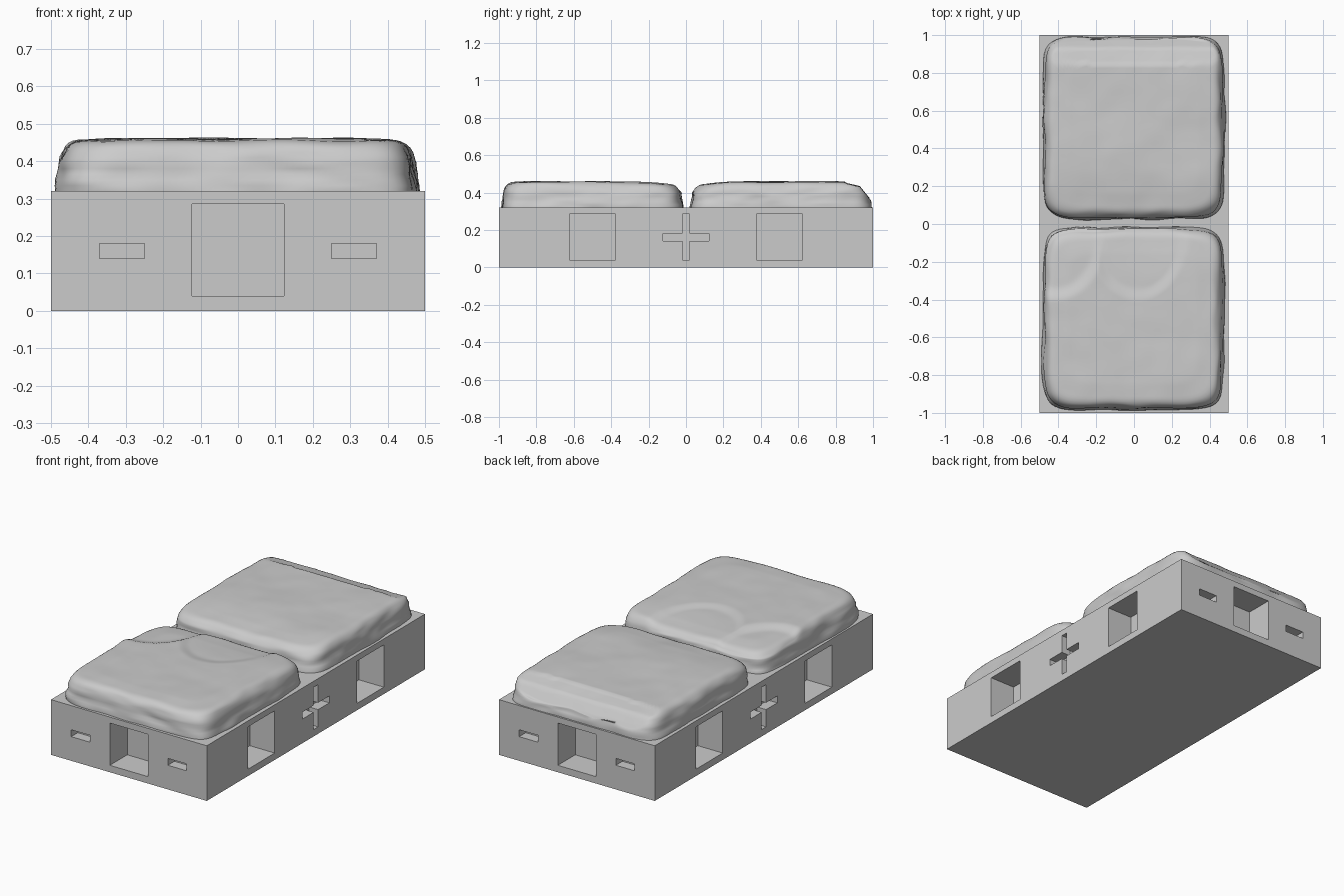
import bpy, bmesh, math
from mathutils import Vector, Matrix, noise

if "Cube" in bpy.data.objects:
    bpy.data.objects.remove(bpy.data.objects["Cube"])

grey = bpy.data.materials.new("stone grey")
grey.diffuse_color = (0.6, 0.6, 0.6, 1)
grey.use_nodes = True
grey.node_tree.nodes["Principled BSDF"].inputs["Base Color"].default_value = grey.diffuse_color


def make_object(name, bm):
    bmesh.ops.recalc_face_normals(bm, faces=bm.faces)
    mesh = bpy.data.meshes.new(name)
    bm.to_mesh(mesh)
    bm.free()
    mesh.materials.append(grey)
    ob = bpy.data.objects.new(name, mesh)
    bpy.context.collection.objects.link(ob)
    return ob


def add_box(bm, x, y, z):
    size = [b - a for a, b in (x, y, z)]
    mid = [(a + b) / 2 for a, b in (x, y, z)]
    bmesh.ops.create_cube(bm, size=1, matrix=Matrix.Translation(mid) @ Matrix.Diagonal((*size, 1)))


# Base block
bm = bmesh.new()
add_box(bm, (-0.5, 0.5), (-1, 1), (0, 0.32))
base = make_object("base", bm)

# Pockets and slots, mirrored on opposite sides
POCKET_Z, SLOT_Z = (0.04, 0.285), (0.14, 0.18)
main, upright = bmesh.new(), bmesh.new()
for s in (-1, 1):
    def span(edge, depth):
        return tuple(sorted((s * (edge + 0.05), s * (edge - depth))))
    add_box(main, (-0.1225, 0.1225), span(1, 0.16), POCKET_Z)
    for c in (-0.31, 0.31):
        add_box(main, (c - 0.06, c + 0.06), span(1, 0.06), SLOT_Z)
    for c in (-0.5, 0.5):
        add_box(main, span(0.5, 0.16), (c - 0.1225, c + 0.1225), POCKET_Z)
    add_box(main, span(0.5, 0.06), (-0.1225, 0.1225), SLOT_Z)
    add_box(upright, span(0.5, 0.06), (-0.02, 0.02), POCKET_Z)

bpy.context.view_layer.objects.active = base
for name, cutter_bm in (("pocket_cutter", main), ("upright_cutter", upright)):
    cutter = make_object(name, cutter_bm)
    cutter.hide_render = True
    mod = base.modifiers.new(name, 'BOOLEAN')
    mod.operation, mod.solver, mod.object = 'DIFFERENCE', 'EXACT', cutter
    bpy.ops.object.modifier_apply(modifier=name)
    bpy.data.objects.remove(cutter)


# Worn paving slabs: lofted rounded squares with weathering
SEG = 200
SIDE = [(1.0, 0.30), (1.0, 0.32), (0.998, 0.335), (0.992, 0.35), (0.985, 0.365), (0.982, 0.38),
        (0.98, 0.395), (0.972, 0.41), (0.96, 0.425), (0.945, 0.437), (0.925, 0.446), (0.9, 0.452)]
TOP = [(0.87 * (1 - i / 32), 0.455 + 0.004 * min(1, i / 6)) for i in range(32)]


def smooth(t):
    t = max(0, min(1, t))
    return t * t * (3 - 2 * t)


def chip(x, y, cx, cy, rx, ry, depth):
    d = math.hypot((x - cx) / rx, (y - cy) / ry)
    return depth * smooth((1 - d) / 0.22)


def front_wear(x, y, z):
    drop = max(chip(x, y, -0.42, -0.05, 0.28, 0.36, 0.02),
               chip(x, y, 0.02, -0.06, 0.27, 0.35, 0.012))
    drop += 0.012 * smooth((y + 0.3) / 0.3)
    return z - drop * smooth((z - 0.39) / 0.05)


def back_wear(x, y, z):
    z -= 0.016 * smooth((0.3 - y) / 0.28) * smooth((z - 0.39) / 0.05)
    if y > 0.85:                      # sloping shoulder along the far edge
        z = min(z, 0.452 - 0.25 * (y - 0.85) - 1.0 * max(0, y - 0.93))
    return z


def slab(name, cx, cy, hx, hy, seed, wear):
    bm = bmesh.new()
    off = Vector((seed * 7.3, seed * 3.1, seed * 5.7))
    rings = []
    for scale, z in SIDE + TOP:
        ring = []
        for i in range(SEG):
            a = math.tau * i / SEG
            c, s = math.cos(a), math.sin(a)
            r = scale / (abs(c) ** 8 + abs(s) ** 8) ** 0.125
            p = Vector((c * r, s * r, z))
            # broad lumps plus thin horizontal strata on the sides
            lump = noise.noise(Vector((p.x * 2.6, p.y * 2.6, z * 8)) + off)
            strata = noise.noise(Vector((p.x * 4, p.y * 4, z * 38)) + off * 2)
            edge = smooth((scale - 0.75) / 0.2)
            push = 1 + edge * (0.022 * lump + 0.012 * strata - 0.008)
            x = max(-0.497, min(0.497, cx + hx * p.x * push))
            y = max(-0.997, min(0.997, cy + hy * p.y * push))
            z2 = wear(x, y, z)
            if z > 0.4:
                z2 += 0.006 * noise.noise(Vector((x * 3.5, y * 3.5, seed)))
                z2 += 0.002 * noise.noise(Vector((x * 9, y * 9, seed)))
            ring.append(bm.verts.new((x, y, z2)))
        rings.append(ring)
    for lo, hi in zip(rings, rings[1:]):
        for i in range(SEG):
            j = (i + 1) % SEG
            bm.faces.new((lo[i], lo[j], hi[j], hi[i]))
    bm.faces.new(rings[-1])
    bm.faces.new(rings[0][::-1])
    ob = make_object(name, bm)
    for f in ob.data.polygons:
        f.use_smooth = True
    return ob


slab("front_slab", -0.005, -0.5, 0.483, 0.488, 1, front_wear)
slab("back_slab", 0.0, 0.508, 0.485, 0.487, 2, back_wear)
